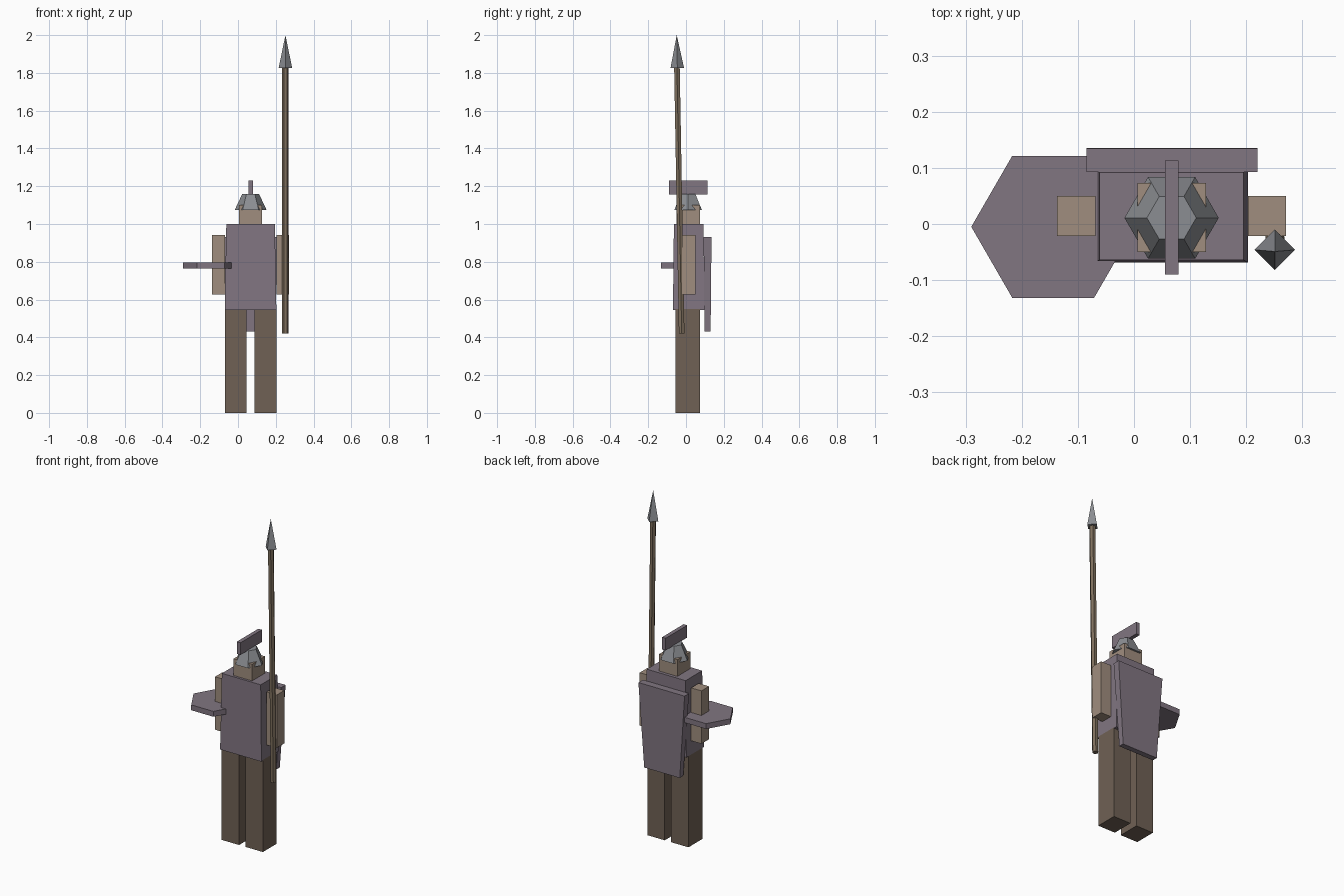
import bpy, bmesh, math
from mathutils import Vector

if "Cube" in bpy.data.objects:
    bpy.data.objects.remove(bpy.data.objects["Cube"])


def material(name, rgb):
    m = bpy.data.materials.new(name)
    m.diffuse_color = (*rgb, 1)
    m.use_nodes = True
    m.node_tree.nodes["Principled BSDF"].inputs["Base Color"].default_value = m.diffuse_color
    return m


skin = material("skin", (0.35, 0.27, 0.21))
cloth = material("mauve", (0.22, 0.18, 0.22))
leather = material("brown", (0.16, 0.12, 0.09))
wood = material("wood", (0.21, 0.16, 0.11))
metal = material("metal", (0.26, 0.27, 0.29))


def finish(bm, name, mat):
    mesh = bpy.data.meshes.new(name)
    bm.to_mesh(mesh)
    bm.free()
    mesh.materials.append(mat)
    ob = bpy.data.objects.new(name, mesh)
    bpy.context.collection.objects.link(ob)
    return ob


def box(name, x, y, z, mat, top=1.0, bottom=1.0):
    """Box from ranges, with the top or bottom face scaled about its centre."""
    bm = bmesh.new()
    bmesh.ops.create_cube(bm, size=1)
    for v in bm.verts:
        s = top if v.co.z > 0 else bottom
        v.co = Vector([(r[0] + r[1]) / 2 + c * (r[1] - r[0]) * k
                       for r, c, k in zip((x, y, z), v.co, (s, s, 1))])
    return finish(bm, name, mat)


def prism(name, sides, r1, r2, start, end, mat):
    """Flat-sided cylinder or cone between two points, sheared to follow them."""
    a, b = Vector(start), Vector(end)
    bm = bmesh.new()
    bmesh.ops.create_cone(bm, cap_ends=True, segments=sides,
                          radius1=r1, radius2=r2, depth=1)
    # put a corner on the +x axis
    far = max(bm.verts, key=lambda v: v.co.xy.length).co
    turn = -math.atan2(far.y, far.x)
    for v in bm.verts:
        p = v.co.copy()
        c = a.lerp(b, p.z + 0.5)
        v.co = c + Vector((p.x * math.cos(turn) - p.y * math.sin(turn),
                           p.x * math.sin(turn) + p.y * math.cos(turn), 0))
    return finish(bm, name, mat)


CX = 0.067  # body centre line

# Legs and arms, mirrored about the body centre line
for side, s in (("left", -1), ("right", 1)):
    span = lambda a, b: sorted((CX + s * a, CX + s * b))
    box(side + "_leg", span(0.021, 0.136), (-0.055, 0.075), (0, 0.55), leather)
    box(side + "_arm", span(0.136, 0.204), (-0.021, 0.05), (0.627, 0.943), skin)

# Body and head
box("torso", (-0.07, 0.203), (-0.069, 0.097), (0.545, 1.0), cloth, top=0.94)
box("head", (0.006, 0.128), (-0.05, 0.073), (1.0, 1.1), skin)

# Helmet and crest
prism("helmet", 6, 0.084, 0.044, (CX, 0.011, 1.075), (CX, 0.011, 1.16), metal)
box("helmet_crest", (0.055, 0.079), (-0.09, 0.113), (1.157, 1.23), cloth)

# Tapered cape on the back
box("cape", (-0.085, 0.22), (0.093, 0.135), (0.43, 0.93), cloth, bottom=0.77)

# Flat hexagonal shield on the left arm
prism("shield", 6, 0.146, 0.146, (-0.144, -0.005, 0.764),
      (-0.144, -0.005, 0.796), cloth)

# Leaning spear
prism("spear_shaft", 6, 0.017, 0.017, (0.251, -0.023, 0.42),
      (0.251, -0.048, 1.83), wood)
prism("spear_tip", 4, 0.036, 0, (0.251, -0.046, 1.825),
      (0.251, -0.049, 2.0), metal)
